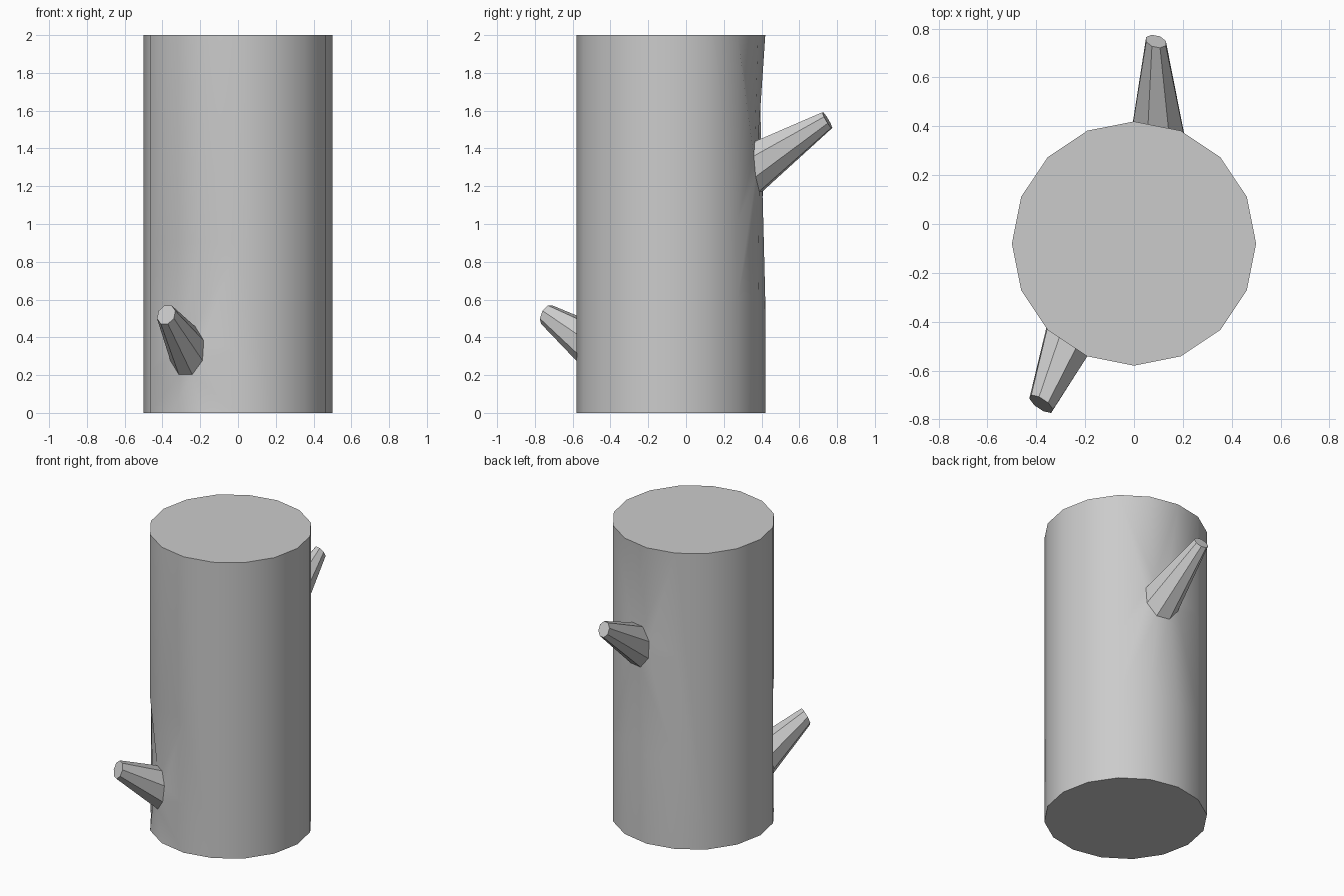
import bpy, bmesh, math
from mathutils import Vector

if "Cube" in bpy.data.objects:
    bpy.data.objects.remove(bpy.data.objects["Cube"])

SIDES, R, CY, H = 16, 0.5, -0.08, 2.0
bm = bmesh.new()

# Branches: first trunk column of the patch, its height range, base and tip rings
branches = [
    dict(k=2, z0=0.6, z1=2.0, right=(-0.98, 0.195, 0),
         base=(0.10, 0.385, 1.305), base_w=0.11, base_up=(0, -0.012, 0.135),
         tip=(0.09, 0.748, 1.55), tip_w=0.042, tip_up=(0, -0.024, 0.042)),
    dict(k=9, z0=0.0, z1=0.9, right=(0.83, -0.55, 0),
         base=(-0.27, -0.475, 0.33), base_w=0.105, base_up=(0.008, 0.012, 0.13),
         tip=(-0.38, -0.737, 0.52), tip_w=0.055, tip_up=(0.01, 0.018, 0.05)),
]

# Trunk columns: heights of the vertices on each vertical edge
heights = {k: {0.0, H} for k in range(SIDES)}
for b in branches:
    for k in range(b['k'], b['k'] + 4):
        heights[k] |= {b['z0'], b['z1']}
    low = b['base'][2] - (0.29 if b['k'] == 2 else 0.1)
    heights[b['k']].add(low)
    heights[b['k'] + 3].add(b['base'][2])
cols = []
for k in range(SIDES):
    a = 2 * math.pi * k / SIDES
    cols.append([bm.verts.new((R * math.cos(a), CY + R * math.sin(a), z))
                 for z in sorted(heights[k])])


def strip(k, lo, hi):
    def inside(col):
        return [v for v in col if lo - 1e-5 <= v.co.z <= hi + 1e-5]
    left, right = inside(cols[k]), inside(cols[(k + 1) % SIDES])
    bm.faces.new([left[0]] + right + left[:0:-1])


# Trunk sides and end caps
for k in range(SIDES):
    b = next((b for b in branches if b['k'] <= k < b['k'] + 3), None)
    if b is None:
        strip(k, 0, H)
    else:
        if b['z0'] > 0:
            strip(k, 0, b['z0'])
        if b['z1'] < H:
            strip(k, b['z1'], H)
bm.faces.new([c[-1] for c in cols])
bm.faces.new([c[0] for c in cols][::-1])


def ring(centre, right, w, up, n=8):
    out = []
    for i in range(n):
        t = 2 * math.pi * (i + 0.5) / n
        p = Vector(centre) + Vector(right) * w * math.cos(t) * 1.06 + Vector(up) * math.sin(t) * 1.06
        out.append((t, bm.verts.new(p)))
    return out


def zip_loops(outer, inner):
    # Fills the gap between two loops sorted by angle
    n, m, i, j = len(outer), len(inner), 0, 0

    def get(loop, q):
        return loop[q % len(loop)][0] + 2 * math.pi * (q // len(loop))
    while i < n or j < m:
        o, r = outer[i % n][1], inner[j % m][1]
        if j >= m or (i < n and get(outer, i + 1) + get(outer, i) < get(inner, j + 1) + get(inner, j)):
            bm.faces.new((o, outer[(i + 1) % n][1], r))
            i += 1
        else:
            bm.faces.new((o, inner[(j + 1) % m][1], r))
            j += 1


# Branch stubs blended into the trunk
for b in branches:
    base = ring(b['base'], b['right'], b['base_w'], b['base_up'])
    tip = ring(b['tip'], b['right'], b['tip_w'], b['tip_up'])
    cz = b['base'][2]
    outer = []
    for q in range(4):
        for v in cols[b['k'] + q]:
            z = v.co.z
            edge = q in (0, 3) or abs(z - b['z0']) < 1e-5 or abs(z - b['z1']) < 1e-5
            if edge and b['z0'] - 1e-5 <= z <= b['z1'] + 1e-5:
                hz = b['z1'] - cz if z > cz else cz - b['z0']
                ang = math.atan2((z - cz) / hz, (q - 1.5) / 1.5) % (2 * math.pi)
                outer.append((ang, v))
    outer.sort(key=lambda e: e[0])
    zip_loops(outer, base)
    for i in range(8):
        j = (i + 1) % 8
        bm.faces.new((base[i][1], base[j][1], tip[j][1], tip[i][1]))
    bm.faces.new([v for _, v in tip])

bmesh.ops.recalc_face_normals(bm, faces=bm.faces)
mesh = bpy.data.meshes.new("log_trunk")
bm.to_mesh(mesh)
bm.free()
obj = bpy.data.objects.new("log_trunk", mesh)
bpy.context.collection.objects.link(obj)
bpy.context.view_layer.objects.active = obj
obj.select_set(True)
bpy.ops.object.shade_smooth_by_angle(angle=math.radians(35))
